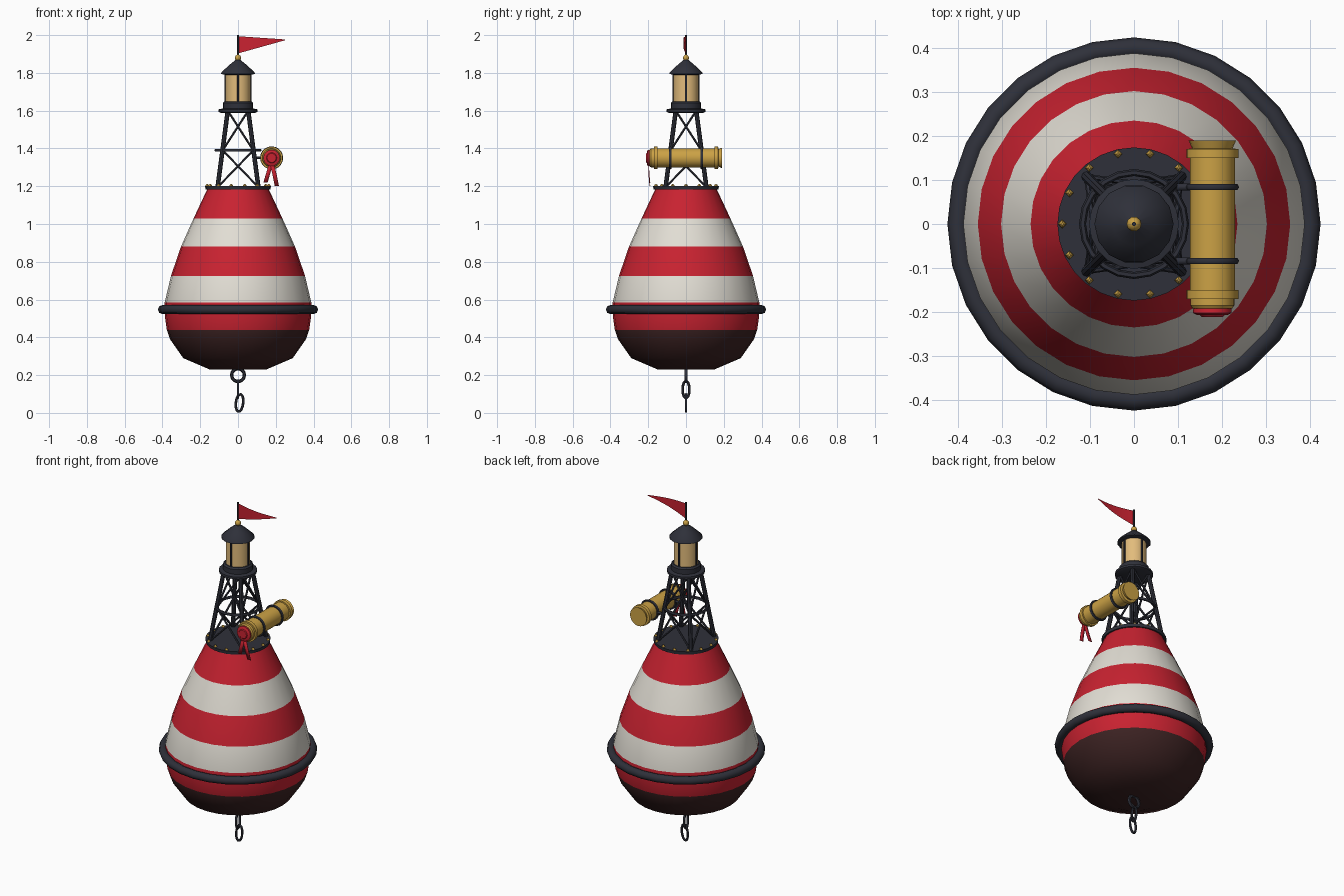
import bpy, bmesh
from math import sin, cos, pi, radians
from mathutils import Vector, Matrix

cube = bpy.data.objects.get("Cube")
if cube:
    bpy.data.objects.remove(cube, do_unlink=True)


def material(name, rgb):
    m = bpy.data.materials.new(name)
    m.use_nodes = True
    m.diffuse_color = (*rgb, 1)
    m.node_tree.nodes["Principled BSDF"].inputs["Base Color"].default_value = (*rgb, 1)
    return m


RED = material("buoy red", (0.58, 0.016, 0.03))
WHITE = material("warm white", (0.76, 0.73, 0.66))
BROWN = material("dark brown bottom paint", (0.045, 0.016, 0.016))
IRON = material("dark iron", (0.028, 0.03, 0.042))
BRASS = material("brass", (0.60, 0.36, 0.06))
GLASS = material("lamp amber", (0.76, 0.50, 0.20))


def finish(name, bm, *mats, angle=40):
    bmesh.ops.recalc_face_normals(bm, faces=bm.faces)
    mesh = bpy.data.meshes.new(name)
    bm.to_mesh(mesh)
    bm.free()
    for m in mats:
        mesh.materials.append(m)
    ob = bpy.data.objects.new(name, mesh)
    bpy.context.collection.objects.link(ob)
    bpy.ops.object.select_all(action="DESELECT")
    ob.select_set(True)
    bpy.context.view_layer.objects.active = ob
    bpy.ops.object.shade_smooth_by_angle(angle=radians(angle))
    return ob


def lathe(bm, profile, n, at=Matrix()):
    """Spin (radius, height) points about local z and cap both ends."""
    rings = [[bm.verts.new(at @ Vector((r * cos(2 * pi * i / n), r * sin(2 * pi * i / n), z)))
              for i in range(n)] for r, z in profile]
    for a, b in zip(rings, rings[1:]):
        for i in range(n):
            j = (i + 1) % n
            bm.faces.new((a[i], a[j], b[j], b[i]))
    bm.faces.new(rings[0][::-1])
    bm.faces.new(rings[-1])


def loop_tube(bm, path, r, n=8, up=Vector((0, 0, 1))):
    """Round tube along a closed flat path whose plane normal is up."""
    rings = []
    for i, p in enumerate(path):
        t = (path[(i + 1) % len(path)] - path[i - 1]).normalized()
        side = t.cross(up).normalized()
        rings.append([bm.verts.new(p + r * (cos(2 * pi * k / n) * side + sin(2 * pi * k / n) * up))
                      for k in range(n)])
    for i, a in enumerate(rings):
        b = rings[(i + 1) % len(rings)]
        for k in range(n):
            bm.faces.new((a[k], a[(k + 1) % n], b[(k + 1) % n], b[k]))


def oval(center, u, v, n):
    """Points of an ellipse with half axes u and v."""
    c = Vector(center)
    return [c + cos(2 * pi * i / n) * Vector(u) + sin(2 * pi * i / n) * Vector(v) for i in range(n)]


def hoop(bm, center, u, v, r, n=28, sides=8):
    loop_tube(bm, oval(center, u, v, n), r, sides, Vector(u).cross(Vector(v)).normalized())


def rod(bm, a, b, r, n=6):
    a, b = Vector(a), Vector(b)
    turn = (b - a).to_track_quat("Z", "Y").to_matrix().to_4x4()
    lathe(bm, [(r, 0), (r, (b - a).length)], n, Matrix.Translation(a) @ turn)


def turned(name, profile, n, mat, at=Matrix(), angle=40):
    bm = bmesh.new()
    lathe(bm, profile, n, at)
    return finish(name, bm, mat, angle=angle)


# Hull, striped by height
bm = bmesh.new()
lathe(bm, [(0.15, 0.23), (0.29, 0.29), (0.36, 0.39), (0.377, 0.44), (0.387, 0.51), (0.388, 0.585),
           (0.355, 0.725), (0.302, 0.88), (0.235, 1.03), (0.16, 1.19)], 28)
stripes = [(0.44, 2), (0.585, 0), (0.725, 1), (0.88, 0), (1.03, 1), (2, 0)]
for f in bm.faces:
    z = f.calc_center_median().z
    f.material_index = next(m for top, m in stripes if z < top)
finish("hull", bm, RED, WHITE, BROWN)

# Rubbing ring around the waist
bm = bmesh.new()
hoop(bm, (0, 0, 0.547), (0.4, 0, 0), (0, 0.4, 0), 0.024)
finish("fender_ring", bm, IRON, angle=60)

# Deck plate with bolts
turned("deck_plate", [(0.172, 1.182), (0.174, 1.2)], 28, IRON)
bm = bmesh.new()
for i in range(14):
    a = 2 * pi * i / 14
    lathe(bm, [(0.01, 0), (0.009, 0.008), (0.003, 0.013)], 4,
          Matrix.Translation((0.163 * cos(a), 0.163 * sin(a), 1.198)))
finish("deck_bolts", bm, BRASS)

# Lattice tower
LOW, MID, HIGH = (0.108, 1.195), (0.081, 1.39), (0.054, 1.6)
corners = [(1, -1), (1, 1), (-1, 1), (-1, -1)]


def node(corner, level):
    return Vector((corner[0] * level[0], corner[1] * level[0], level[1]))


bm = bmesh.new()
for c in corners:
    rod(bm, node(c, LOW), node(c, HIGH), 0.012, 8)
finish("tower_legs", bm, IRON)
bm = bmesh.new()
for c, d in zip(corners, corners[1:] + corners[:1]):
    for lo, hi in ((LOW, MID), (MID, HIGH)):
        rod(bm, node(c, lo), node(d, hi), 0.006)
        rod(bm, node(d, lo), node(c, hi), 0.006)
finish("tower_braces", bm, IRON)
bm = bmesh.new()
hoop(bm, (0, 0, 1.39), (0.117, 0, 0), (0, 0.117, 0), 0.008, 20, 6)
finish("tower_hoop", bm, IRON, angle=60)

# Lantern
turned("gallery", [(0.09, 1.588), (0.102, 1.594), (0.102, 1.607), (0.08, 1.612), (0.08, 1.64), (0.072, 1.648)],
       20, IRON)
turned("lamp_glass", [(0.066, 1.645), (0.066, 1.8)], 16, GLASS)
bm = bmesh.new()
for i in range(4):
    p = Vector((0.066 * cos(i * pi / 2), 0.066 * sin(i * pi / 2), 1.64))
    rod(bm, p, p + Vector((0, 0, 0.16)), 0.006)
finish("lamp_bars", bm, IRON)
turned("lantern_roof", [(0.07, 1.79), (0.09, 1.795), (0.088, 1.803), (0.048, 1.84), (0.014, 1.868)], 14, IRON)
turned("finial", [(0.006, 1.862), (0.015, 1.872), (0.017, 1.88), (0.013, 1.89), (0.004, 1.897)], 10, BRASS)
turned("flag_pole", [(0.005, 1.885), (0.005, 2)], 8, IRON)

# Pennant with a gentle wave
bm = bmesh.new()
columns = []
for i in range(9):
    t = i / 8
    y = -0.014 * sin(pi * t)
    columns.append([bm.verts.new((0.25 * t, y, z))
                    for z in (1.903 + 0.07 * t, 1.994 - 0.017 * t)])
for a, b in zip(columns, columns[1:]):
    bm.faces.new((a[0], b[0], b[1], a[1]))
finish("pennant", bm, RED)

# Brass case slung on the side of the tower, lying along y
CX, CZ = 0.178, 1.35
along = Matrix.Translation((CX, 0, CZ)) @ Matrix.Rotation(-pi / 2, 4, "X")
turned("brass_case", [(0.045, -0.192), (0.05, -0.185), (0.05, -0.17), (0.059, -0.17), (0.059, -0.15), (0.051, -0.15),
                      (0.051, 0.15), (0.059, 0.15), (0.059, 0.17), (0.046, 0.172), (0.054, 0.19)],
       20, BRASS, along, 35)
turned("wax_seal", [(0.043, -0.19), (0.044, -0.202), (0.034, -0.207), (0.028, -0.207), (0.024, -0.211)],
       14, RED, along)

# Straps and arms that hold the case
bm = bmesh.new()
for y in (-0.084, 0.084):
    hoop(bm, (CX, y, CZ), (0.053, 0, 0), (0, 0, 0.053), 0.008, 20, 6)
    rod(bm, (0.085, y, CZ), (CX - 0.045, y, CZ), 0.008)
finish("case_straps", bm, IRON, angle=60)

# Ribbon tails under the seal
bm = bmesh.new()
for dx, drop in ((-0.032, 0.13), (0.028, 0.15)):
    side = Vector((0.011, 0, 0))
    pts = [Vector((CX, -0.2, CZ - 0.02)), Vector((CX + dx * 0.6, -0.198, CZ - 0.02 - drop * 0.5)),
           Vector((CX + dx, -0.193, CZ - drop))]
    verts = [(bm.verts.new(p - side), bm.verts.new(p + side)) for p in pts]
    for a, b in zip(verts, verts[1:]):
        bm.faces.new((a[0], a[1], b[1], b[0]))
ribbon = finish("seal_ribbons", bm, RED)
ribbon.modifiers.new("thickness", "SOLIDIFY").thickness = 0.004

# Mooring chain: eye and alternating links
bm = bmesh.new()
hoop(bm, (0, 0, 0.2), (0.034, 0, 0), (0, 0, 0.034), 0.009, 14, 6)
hoop(bm, (0, 0, 0.124), (0, 0.018, 0), (0, 0, 0.045), 0.007, 14, 6)
hoop(bm, (0.008, 0, 0.053), (0.02, 0, 0.003), (0.003, 0, 0.046), 0.007, 14, 6)
finish("mooring_chain", bm, IRON, angle=60)
